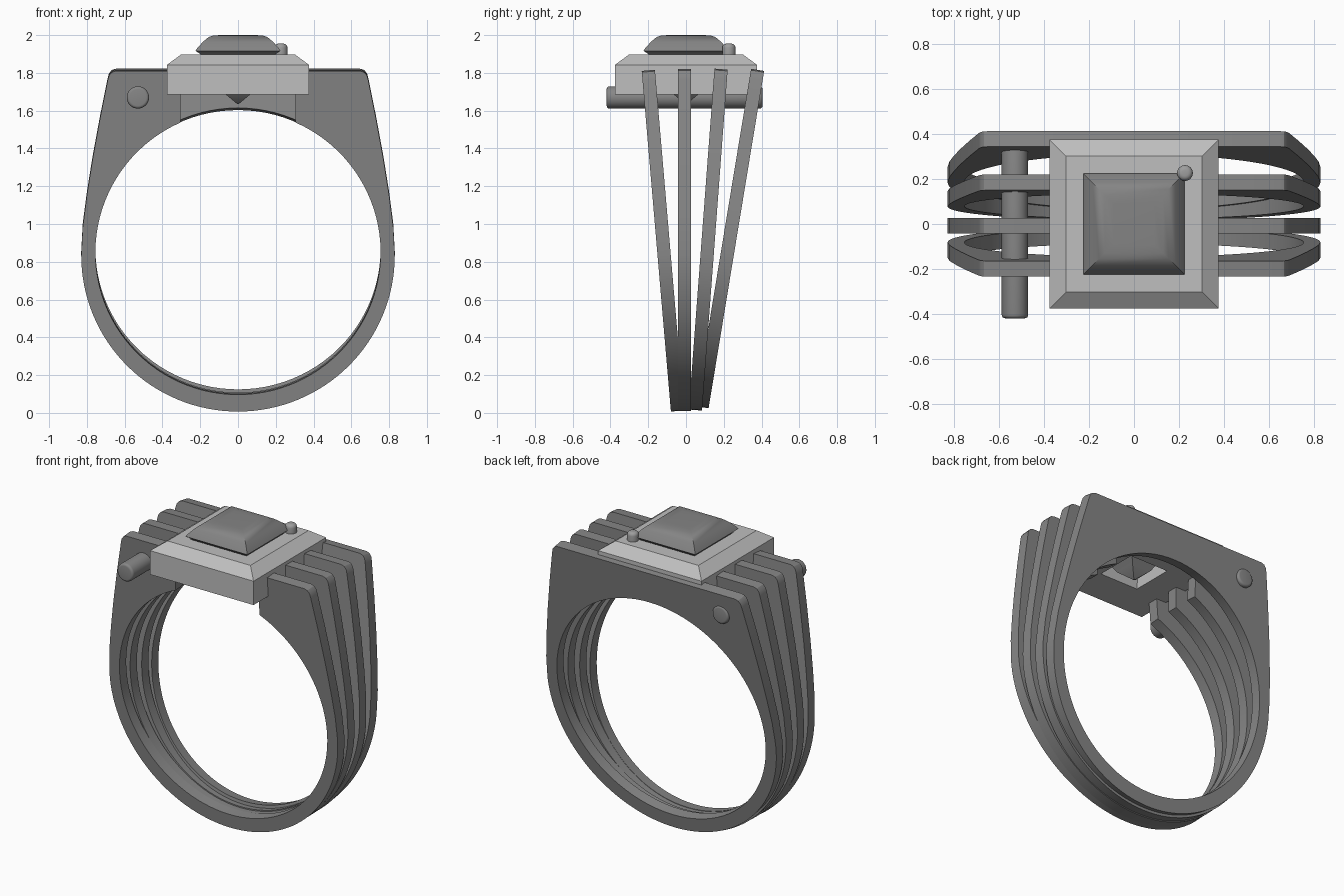
import bpy, bmesh
from math import radians, sin, cos, sqrt, atan2, pi

cube = bpy.data.objects.get("Cube")
if cube:
    bpy.data.objects.remove(cube, do_unlink=True)


def material(name, value):
    m = bpy.data.materials.new(name)
    m.use_nodes = True
    colour = (value, value, value, 1)
    m.diffuse_color = colour
    m.node_tree.nodes["Principled BSDF"].inputs["Base Color"].default_value = colour
    return m


dark_steel = material("dark steel", 0.24)
pale_silver = material("pale silver", 0.52)
grey_stone = material("grey stone", 0.23)
satin_grey = material("satin grey", 0.34)


def finish(ob, mat, angle=30):
    ob.data.materials.clear()
    ob.data.materials.append(mat)
    bpy.ops.object.select_all(action='DESELECT')
    ob.select_set(True)
    bpy.context.view_layer.objects.active = ob
    bpy.ops.object.shade_smooth_by_angle(angle=radians(angle))
    return ob


# Bands: flat outlines extruded, each leaning by its own angle
HOLE_R, HOLE_Z, OUT_R = 0.755, 0.845, 0.83
THICK, NOTCH, TOP = 0.07, 0.305, 1.81
SIDE = [(0.645, TOP), (0.668, 1.803), (0.683, 1.785), (0.69, 1.76), (0.73, 1.56),
        (0.77, 1.34), (0.80, 1.15), (0.822, 0.98)]


def arc(radius, z, start, end, steps):
    return [(radius * cos(start + (end - start) * i / steps),
             z + radius * sin(start + (end - start) * i / steps)) for i in range(steps + 1)]


def band(name, y, z, lean, notched):
    outer = SIDE + arc(OUT_R, OUT_R, 0, -pi, 64) + [(-x, h) for x, h in reversed(SIDE)]
    if notched:
        a = atan2(sqrt(HOLE_R ** 2 - NOTCH ** 2), NOTCH)
        inner = arc(HOLE_R, HOLE_Z, pi - a, 2 * pi + a, 90)
        loops = [[(NOTCH, TOP)] + outer + [(-NOTCH, TOP)] + inner]
    else:
        loops = [outer, arc(HOLE_R, HOLE_Z, 0, 2 * pi, 96)[:-1]]
    curve = bpy.data.curves.new(name, 'CURVE')
    curve.dimensions = '2D'
    curve.fill_mode = 'BOTH'
    curve.extrude = THICK / 2
    for points in loops:
        s = curve.splines.new('POLY')
        s.points.add(len(points) - 1)
        for p, (x, h) in zip(s.points, points):
            p.co = (x, h, 0, 1)
        s.use_cyclic_u = True
    ob = bpy.data.objects.new(name, curve)
    bpy.context.collection.objects.link(ob)
    ob.location = (0, y, z)
    ob.rotation_euler = (radians(90 + lean), 0, 0)
    bpy.ops.object.select_all(action='DESELECT')
    ob.select_set(True)
    bpy.context.view_layer.objects.active = ob
    bpy.ops.object.convert(target='MESH')
    ob = bpy.context.object
    bm = bmesh.new()
    bm.from_mesh(ob.data)
    bmesh.ops.remove_doubles(bm, verts=bm.verts, dist=0.0002)
    bmesh.ops.recalc_face_normals(bm, faces=bm.faces)
    bm.to_mesh(ob.data)
    bm.free()
    finish(ob, dark_steel)


band("front_band", -0.045, 0.01, 4.9, True)
band("second_band", -0.008, 0.01, 0, True)
band("third_band", 0.05, 0.015, -4.3, True)
band("back_band", 0.085, 0.03, -9.35, False)


# Square lofts: rings of (half width, height)
def square_loft(name, levels, mat, looped=False):
    bm = bmesh.new()
    rings = [[bm.verts.new((sx * w, sy * w, z))
              for sx, sy in ((-1, -1), (1, -1), (1, 1), (-1, 1))] for w, z in levels]
    pairs = list(zip(rings, rings[1:]))
    if looped:
        pairs.append((rings[-1], rings[0]))
    else:
        bm.faces.new(rings[0])
        bm.faces.new(rings[-1])
    for a, b in pairs:
        for i in range(4):
            j = (i + 1) % 4
            bm.faces.new((a[i], a[j], b[j], b[i]))
    bmesh.ops.recalc_face_normals(bm, faces=bm.faces)
    mesh = bpy.data.meshes.new(name)
    bm.to_mesh(mesh)
    bm.free()
    ob = bpy.data.objects.new(name, mesh)
    bpy.context.collection.objects.link(ob)
    return finish(ob, mat, 25)


# Setting with a tapered opening through it
square_loft("stone_setting", [(0.14, 1.685), (0.377, 1.685), (0.377, 1.842),
                              (0.302, 1.897), (0.205, 1.897)], pale_silver, True)

# Cushion stone: pointed below, domed above
square_loft("stone", [(0.004, 1.635), (0.07, 1.69), (0.2, 1.9), (0.225, 1.917),
                      (0.215, 1.932), (0.185, 1.965), (0.155, 1.99), (0.13, 1.998),
                      (0.09, 2.0)], grey_stone)


# Round pins with softened ends
def pin(name, radius, length, location, rotation, bevel, mat):
    bpy.ops.mesh.primitive_cylinder_add(vertices=40, radius=radius, depth=length,
                                        location=location, rotation=rotation)
    ob = bpy.context.object
    ob.name = name
    mod = ob.modifiers.new("soft ends", 'BEVEL')
    mod.width = bevel
    mod.segments = 4
    mod.limit_method = 'ANGLE'
    mod.angle_limit = radians(40)
    bpy.ops.object.modifier_apply(modifier=mod.name)
    finish(ob, mat, 40)


pin("cross_pin", 0.059, 0.825, (-0.53, -0.0075, 1.67), (radians(90), 0, 0), 0.015, dark_steel)
pin("corner_peg", 0.035, 0.11, (0.227, 0.227, 1.9), (0, 0, 0), 0.022, satin_grey)
